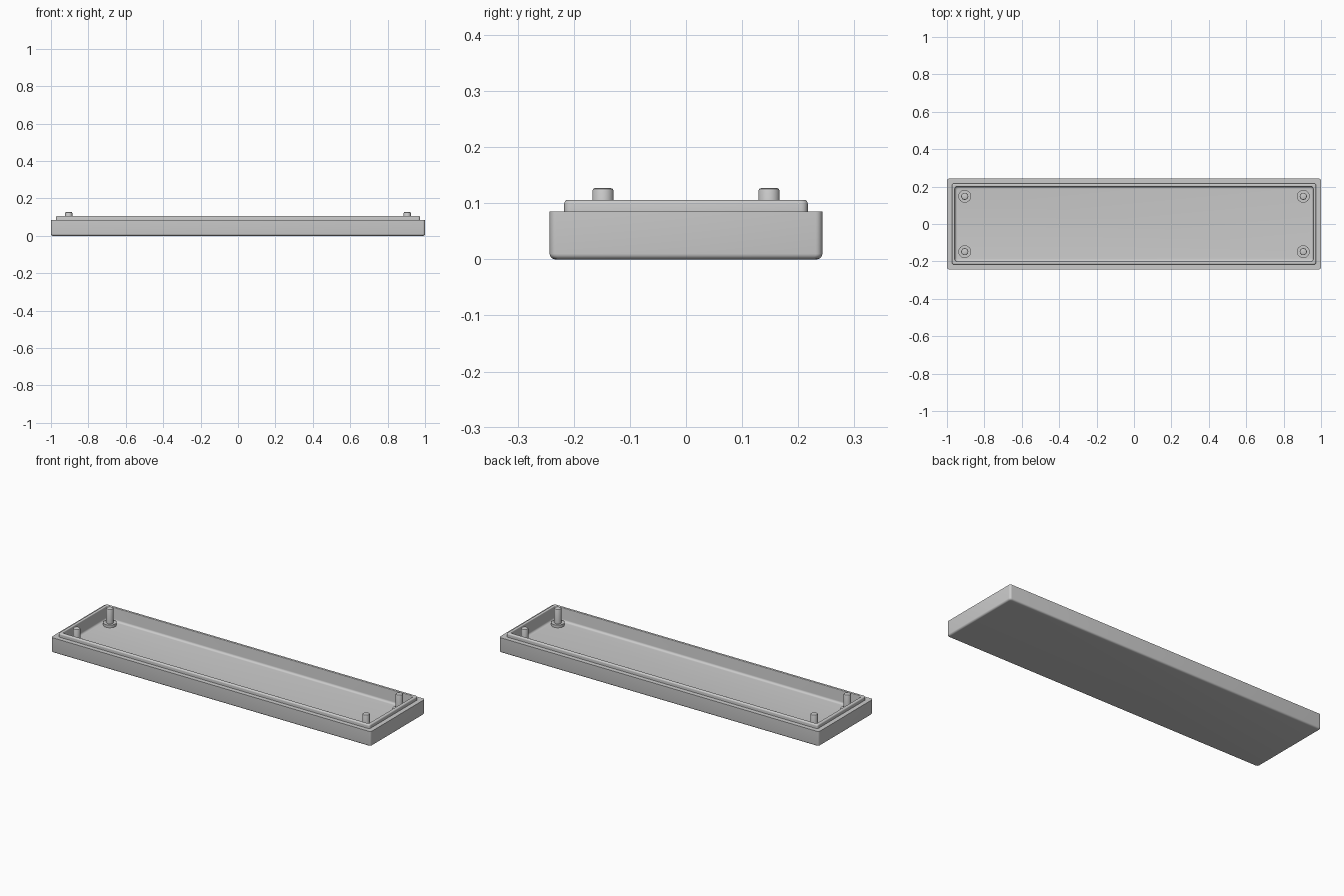
import bpy, bmesh
from math import sin, cos, pi, radians

cube = bpy.data.objects.get("Cube")
if cube:
    bpy.data.objects.remove(cube)

grey = bpy.data.materials.new("plain_grey")
grey.use_nodes = True
grey.diffuse_color = (0.6, 0.6, 0.6, 1)
grey.node_tree.nodes["Principled BSDF"].inputs["Base Color"].default_value = (0.6, 0.6, 0.6, 1)


def outline(hx, hy, r, z, steps):
    """Rounded rectangle; a circle when hx = hy = r."""
    pts = []
    for q, (sx, sy) in enumerate([(1, 1), (-1, 1), (-1, -1), (1, -1)]):
        for i in range(steps + 1):
            a = (q + i / steps) * pi / 2
            pts.append((sx * (hx - r) + r * cos(a), sy * (hy - r) + r * sin(a), z))
    return pts


def loft(name, sections, steps, location=(0, 0, 0)):
    """Skin a stack of outlines given as (half x, half y, corner radius, z)."""
    bm = bmesh.new()
    rings = [[bm.verts.new(p) for p in outline(*s, steps)] for s in sections]
    for a, b in zip(rings, rings[1:]):
        for i in range(len(a)):
            j = (i + 1) % len(a)
            bm.faces.new((a[i], a[j], b[j], b[i]))
    bm.faces.new(rings[0][::-1])
    bm.faces.new(rings[-1])
    bmesh.ops.remove_doubles(bm, verts=bm.verts, dist=1e-5)
    bmesh.ops.recalc_face_normals(bm, faces=bm.faces)
    mesh = bpy.data.meshes.new(name)
    bm.to_mesh(mesh)
    bm.free()
    mesh.materials.append(grey)
    mesh.shade_smooth()
    mesh.set_sharp_from_angle(angle=radians(35))
    obj = bpy.data.objects.new(name, mesh)
    obj.location = location
    bpy.context.collection.objects.link(obj)


def arc(inset, z, r, start, end, n=5):
    """Profile points (inset, z) along an arc, angles in quarter turns."""
    angles = [(start + (end - start) * i / n) * pi / 2 for i in range(n + 1)]
    return [(inset + r * cos(a), z + r * sin(a)) for a in angles]


# Tray: rounded underside, outer wall, ledge, raised lip, hollow with filleted floor
FLOOR, LEDGE, LIP = 0.03, 0.085, 0.106
profile = arc(0.01, 0.01, 0.01, 3, 2)
profile += [(0, LEDGE), (0.026, LEDGE)]
profile += arc(0.033, LIP - 0.007, 0.007, 2, 1)
profile += arc(0.039, LIP - 0.004, 0.004, 1, 0)
profile += arc(0.055, FLOOR + 0.012, 0.012, 2, 3)
loft("tray", [(1 - d, 0.243 - d, 0.012, z) for d, z in profile], 5)

# Corner pegs standing on round collars
peg = [(0.034, FLOOR - 0.005), (0.034, 0.045), (0.019, 0.045),
       (0.019, 0.122), (0.0175, 0.1255), (0.014, 0.127)]
for side, sx in (("left", 1), ("right", -1)):
    for end, sy in (("front", -1), ("back", 1)):
        loft(f"{end}_{side}_peg", [(r, r, r, z) for r, z in peg], 8,
             (sx * 0.905, sy * 0.148, 0))
